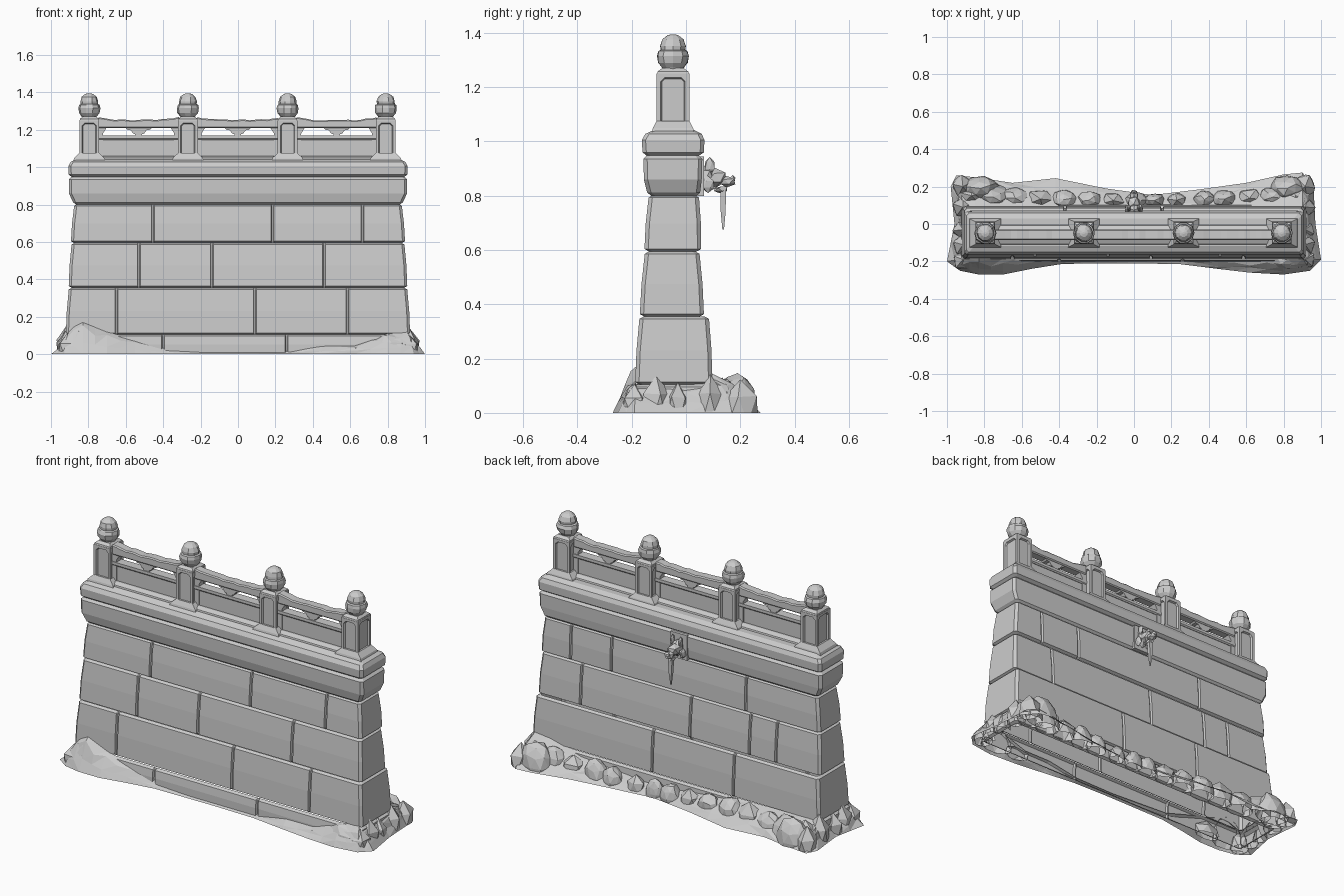
import bpy, bmesh, random
from math import sin, cos, pi
from mathutils import Vector, Matrix

random.seed(4)
if "Cube" in bpy.data.objects:
    bpy.data.objects.remove(bpy.data.objects["Cube"])

stone = bpy.data.materials.new("pale grey stone")
stone.use_nodes = True
stone.diffuse_color = (0.6, 0.6, 0.6, 1)
stone.node_tree.nodes["Principled BSDF"].inputs["Base Color"].default_value = (0.6, 0.6, 0.6, 1)

RAIL_Y = -0.048
POSTS = (-0.795, -0.268, 0.265, 0.79)


def finish(name, bm, fix=True):
    if fix:
        bmesh.ops.recalc_face_normals(bm, faces=bm.faces)
    mesh = bpy.data.meshes.new(name)
    bm.to_mesh(mesh)
    bm.free()
    mesh.materials.append(stone)
    ob = bpy.data.objects.new(name, mesh)
    bpy.context.collection.objects.link(ob)
    return ob


def loft(bm, rings, closed_bottom=False, closed_top=False):
    loops = [[bm.verts.new(p) for p in ring] for ring in rings]
    n = len(loops[0])
    for a, b in zip(loops, loops[1:]):
        for i in range(n):
            j = (i + 1) % n
            bm.faces.new((a[i], a[j], b[j], b[i]))
    if closed_bottom:
        bm.faces.new(loops[0][::-1])
    if closed_top:
        bm.faces.new(loops[-1])


def frustum(name, x, y, sections):
    """Stack of rectangles (z, half width, half depth)."""
    bm = bmesh.new()
    loft(bm, [[(x + sx * w, y + sy * d, z) for sx, sy in ((-1, -1), (1, -1), (1, 1), (-1, 1))]
              for z, w, d in sections], True, True)
    return finish(name, bm)


def plate(name, outline, y, depth):
    """Outline in x and z, extruded to both sides of y."""
    bm = bmesh.new()
    loft(bm, [[(px, y + s * depth, pz) for px, pz in outline] for s in (-1, 1)], True, True)
    return finish(name, bm)


def blob(bm, center, size, rough=0.12, level=1):
    made = bmesh.ops.create_icosphere(bm, subdivisions=level, radius=1)["verts"]
    turn = Matrix.Rotation(random.uniform(0, pi), 3, "Z")
    for v in made:
        p = turn @ v.co * random.uniform(1 - rough, 1 + rough)
        v.co = Vector(center) + Vector([a * b for a, b in zip(p, size)])


# Wall courses: hollow tubes with worn edges and sunken vertical joints
def outline(hx, yf, yb, z, inset, joints, depth):
    front, back = joints
    c, g = 0.014, 0.004
    hx, yf, yb = hx - inset, yf + inset, yb - inset
    pts = [(-hx, yf + c, z), (-hx + c, yf, z)]
    steps = ((-2, 0), (-1, 1), (1, 1), (2, 0))
    for j in front:
        pts += [(j + k * g, yf + d * depth, z) for k, d in steps]
    pts += [(hx - c, yf, z), (hx, yf + c, z), (hx, yb - c, z), (hx - c, yb, z)]
    for j in back:
        pts += [(j - k * g, yb - d * depth, z) for k, d in steps]
    return pts + [(-hx + c, yb, z), (-hx, yb - c, z)]


def course(name, low, high, joints, top=False):
    """low and high: (z, half length, front y, back y)."""
    bm = bmesh.new()
    mix = lambda t: [a + (b - a) * t for a, b in zip(low, high)]
    rings = []
    for t, dz, inset in ((0, 0, .016), (0, .009, 0), (.5, 0, -.003), (1, -.009, 0), (1, 0, .016)):
        z, hx, yf, yb = mix(t)
        rings.append(outline(hx, yf, yb, z + dz, inset, joints, 0.0 if inset > 0 else 0.012))
    loft(bm, rings, closed_top=top)
    finish(name, bm)


course("wall_footing", (0, .925, -.2, .1), (.105, .922, -.195, .1), ((-.4, .26), ()))
course("wall_course_low", (.105, .92, -.187, .097), (.355, .905, -.172, .085),
       ((-.65, .09, .585), (.15, -.37)))
course("wall_course_middle", (.355, .905, -.17, .066), (.595, .89, -.152, .05),
       ((-.53, -.14, .46), (.63, -.07, -.45, -.62)))
course("wall_course_high", (.595, .893, -.153, .056), (.802, .876, -.138, .048),
       ((-.455, .185, .665), (.7, .44, -.42)))

# Flared band and coping
bm = bmesh.new()
loft(bm, [outline(hx, yf, yb, z, 0, ((), ()), 0) for z, hx, yf, yb in (
    (.8, .866, -.128, .04), (.812, .882, -.143, .052), (.86, .904, -.155, .058),
    (.935, .904, -.157, .06), (.948, .89, -.145, .048))])
finish("wall_band", bm)
bm = bmesh.new()
loft(bm, [outline(hx, yf, yb, z, 0, ((), ()), 0) for z, hx, yf, yb in (
    (.948, .89, -.145, .048), (.96, .905, -.16, .066), (1.005, .907, -.163, .068),
    (1.028, .895, -.15, .058), (1.042, .868, -.118, .03))], closed_top=True)
finish("wall_coping", bm)


# Balustrade posts with sunken eight-sided panels and carved finials
def post(x):
    bm = bmesh.new()
    bmesh.ops.create_cube(bm, size=1, matrix=Matrix.Translation((x, RAIL_Y, 1.143))
                          @ Matrix.Diagonal((.106, .12, .215, 1)))
    sides = [f for f in bm.faces if abs(f.normal.z) < .5]
    bmesh.ops.inset_individual(bm, faces=sides, thickness=.021)
    corners = list({v for f in sides for v in f.verts})
    bmesh.ops.bevel(bm, geom=corners, offset=.014, segments=1, affect="VERTICES")
    panels = [f for f in bm.faces if len(f.verts) == 8]
    bmesh.ops.inset_individual(bm, faces=panels, thickness=.005, depth=-.01)
    finish("post", bm)
    frustum("post_cap", x, RAIL_Y, ((1.245, .053, .06), (1.258, .05, .056), (1.27, .036, .04)))
    frustum("post_foot", x, RAIL_Y, ((1.035, .085, .078), (1.05, .08, .074), (1.075, .053, .061)))

    bm = bmesh.new()
    n = 10
    profile = ((.036, 1.262), (.042, 1.272), (.057, 1.29), (.061, 1.315), (.056, 1.333),
               (.048, 1.337), (.049, 1.352), (.041, 1.376), (.022, 1.391), (.006, 1.395))
    loft(bm, [[(x + r * k * cos(2 * pi * i / n), RAIL_Y + r * k * sin(2 * pi * i / n), z)
               for i in range(n) for k in [random.uniform(.94, 1.02)]] for r, z in profile], True, True)
    finish("post_finial", bm)


for x in POSTS:
    post(x)

# Balustrade bays: sill, panel, frame, brackets and worn handrail
for left, right in zip(POSTS, POSTS[1:]):
    mid, half = (left + right) / 2, (right - left) / 2 - .045
    y = RAIL_Y - .01
    frustum("bay_sill", mid, y, ((1.035, half, .055), (1.05, half, .05), (1.06, half, .028)))
    frustum("bay_panel", mid, y, ((1.04, half, .017), (1.155, half, .017)))
    frustum("bay_middle_rail", mid, y, ((1.145, half, .02), (1.152, half, .026), (1.168, half, .026)))
    for s in (-1, 1):
        end = mid + s * half
        plate("bay_stile", [(end, 1.05), (end - s * .028, 1.06), (end - s * .028, 1.18),
                            (end - s * .05, 1.215), (end, 1.215)], y, .022)
    plate("bay_cloud_bracket", [(mid + a, b) for a, b in (
        (-.075, 1.215), (-.06, 1.2), (-.042, 1.197), (-.03, 1.18), (-.018, 1.176), (-.018, 1.16),
        (.018, 1.16), (.018, 1.176), (.03, 1.18), (.042, 1.197), (.06, 1.2), (.075, 1.215))], y, .02)
    top, n = [], 14
    for i in range(n + 1):
        u = 1 - 2 * i / n
        top.append((mid + half * u, 1.252 + .014 * u ** 4 + random.uniform(-.004, .004)))
    rail = plate("bay_handrail", [(mid - half, 1.208), (mid + half, 1.208)] + top, y, .028)
    soft = rail.modifiers.new("worn edges", "BEVEL")
    soft.width, soft.segments = .006, 1

# Waterspout beast on the back
frustum("spout_plate", 0, .055, ((.8, .052, .012), (.945, .052, .012)))
bm = bmesh.new()
blob(bm, (0, .075, .87), (.038, .04, .05))
blob(bm, (0, .108, .868), (.037, .042, .036))
blob(bm, (0, .15, .852), (.025, .034, .02))
blob(bm, (0, .125, .822), (.02, .03, .012))
blob(bm, (0, .172, .862), (.018, .012, .014))
for s in (-1, 1):
    blob(bm, (s * .026, .088, .912), (.01, .02, .032))
    blob(bm, (s * .036, .08, .842), (.014, .026, .03))
finish("spout_beast", bm)
frustum("spout_drip", 0, .137, ((.675, .002, .003), (.74, .008, .009), (.8, .012, .01), (.835, .013, .012)))

# Earth skirt round the foot: (outer x, outer y, height against the wall)
EDGE = ((-1, -.2, .08), (-.93, -.25, .12), (-.83, -.27, .17), (-.7, -.27, .12), (-.55, -.24, .08),
        (-.38, -.213, .03), (0, -.21, .012), (.25, -.215, .015), (.45, -.24, .05), (.62, -.26, .05),
        (.8, -.27, .11), (.94, -.25, .12), (1, -.19, .1), (.97, 0, .1), (.96, .2, .13),
        (.9, .275, .15), (.8, .265, .14), (.6, .22, .09), (.35, .185, .07), (.1, .155, .05),
        (-.15, .19, .08), (-.42, .245, .1), (-.65, .22, .11), (-.85, .25, .12), (-.95, .26, .11),
        (-.98, .2, .1), (-.96, 0, .08))
rings = [[], [], [], []]
for a, b in zip(EDGE, EDGE[1:] + EDGE[:1]):
    for t in (0, .5):
        x, y, h = [p + (q - p) * t for p, q in zip(a, b)]
        ix, iy = max(-.905, min(.905, x)), max(-.185, min(.085, y))
        for ring, k, lift in zip(rings, (0, .3, .65, 1), (0, .35, .8, 1)):
            wob = random.uniform(-.15, .15) if 0 < k < 1 else 0
            k2 = k + wob
            ring.append((x + (ix - x) * k2, y + (iy - y) * k2, h * lift * (1 + wob)))
bm = bmesh.new()
loft(bm, rings)
bmesh.ops.triangulate(bm, faces=bm.faces)
finish("earth_skirt", bm)

# Boulders along the back, the ends and the front corners
bm = bmesh.new()
for i in range(15):
    x = -.87 + i * .124
    big = .55 + .45 * abs(x) + (.12 if x < 0 else 0)
    blob(bm, (x + random.uniform(-.02, .02), .125 + .035 * abs(x) ** 2, .02),
         (.09 * big, .065 * big, .115 * big * random.uniform(.85, 1.1)), .1, 2 if i % 3 else 1)
for s in (-1, 1):
    for y, r, h in ((.2, .07, .11), (.09, .06, .14), (-.03, .05, .11), (-.11, .06, .13), (-.19, .06, .1)):
        blob(bm, (s * .915, y, .01), (.06, r, h), .1)
    blob(bm, (s * .82, .19, .02), (.1, .07, .12), .1, 2)
    blob(bm, (s * .82, -.19, .01), (.1, .055, .14 if s < 0 else .1), .1, 2)
    blob(bm, (s * .68, -.19, .01), (.09, .045, .08 if s < 0 else .05), .1)
bmesh.ops.bisect_plane(bm, geom=bm.verts[:] + bm.edges[:] + bm.faces[:],
                       plane_co=(0, 0, 0), plane_no=(0, 0, 1), clear_inner=True)
hidden = [v for v in bm.verts if abs(v.co.x) < .87 and -.15 < v.co.y < .04]
bmesh.ops.delete(bm, geom=hidden, context="VERTS")
finish("boulders", bm)
